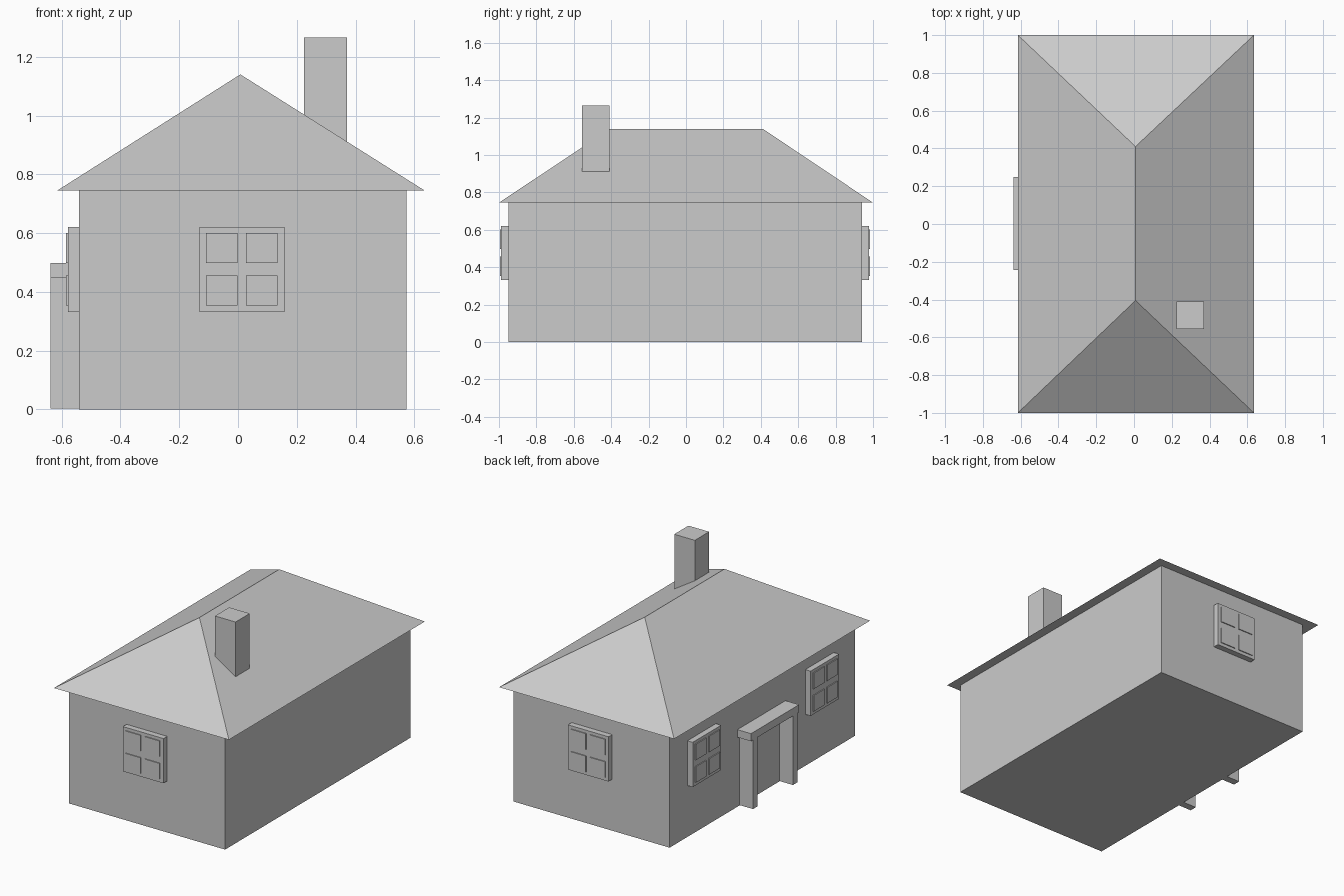
import bpy, bmesh

if "Cube" in bpy.data.objects:
    bpy.data.objects.remove(bpy.data.objects["Cube"])


def box(name, x, y, z):
    """Axis-aligned box from (min, max) ranges."""
    bm = bmesh.new()
    bmesh.ops.create_cube(bm, size=1)
    for v in bm.verts:
        v.co = [r[0] if c < 0 else r[1] for c, r in zip(v.co, (x, y, z))]
    return finish(name, bm)


def finish(name, bm):
    bmesh.ops.recalc_face_normals(bm, faces=bm.faces)
    mesh = bpy.data.meshes.new(name)
    bm.to_mesh(mesh)
    bm.free()
    ob = bpy.data.objects.new(name, mesh)
    bpy.context.collection.objects.link(ob)
    return ob


def window(name, axis, wall, out, centre):
    """Frame with four slightly raised panes; axis is the wall normal (0=x, 1=y)."""
    def part(label, depth, u, w):
        d = tuple(sorted((wall, wall + out * depth)))
        u = (centre + u - w / 2, centre + u + w / 2)
        return lambda z: box(label, *((d, u, z) if axis == 0 else (u, d, z)))
    part(name + "_frame", 0.038, 0, 0.29)((0.332, 0.621))
    for i, u in enumerate((-0.07, 0.067)):
        for j, z in enumerate(((0.353, 0.456), (0.498, 0.601))):
            part(f"{name}_pane_{i}{j}", 0.044, u, 0.107)(z)


# House body
box("walls", (-0.541, 0.573), (-0.95, 0.94), (0, 0.745))

# Hipped roof with flat underside
bm = bmesh.new()
eave = [(-0.615, -1), (0.635, -1), (0.635, 1), (-0.615, 1)]
a, b, c, d = [bm.verts.new((x, y, 0.745)) for x, y in eave]
r0, r1 = [bm.verts.new((0.008, y, 1.14)) for y in (-0.405, 0.41)]
for f in ((a, b, c, d), (a, b, r0), (b, c, r1, r0), (c, d, r1), (d, a, r0, r1)):
    bm.faces.new(f)
finish("roof", bm)

# Chimney
box("chimney", (0.224, 0.371), (-0.555, -0.41), (0.9, 1.265))

# Windows: one per gable wall, two beside the doorway
window("front_window", 1, -0.95, -1, 0.014)
window("back_window", 1, 0.94, 1, 0.014)
window("side_window_back", 0, -0.541, -1, 0.613)
window("side_window_front", 0, -0.541, -1, -0.59)

# Doorway surround on the left wall
for name, y in (("front", (-0.227, -0.18)), ("back", (0.18, 0.227))):
    box("door_post_" + name, (-0.638, -0.541), y, (0.003, 0.449))
box("door_lintel", (-0.638, -0.541), (-0.243, 0.248), (0.449, 0.498))
